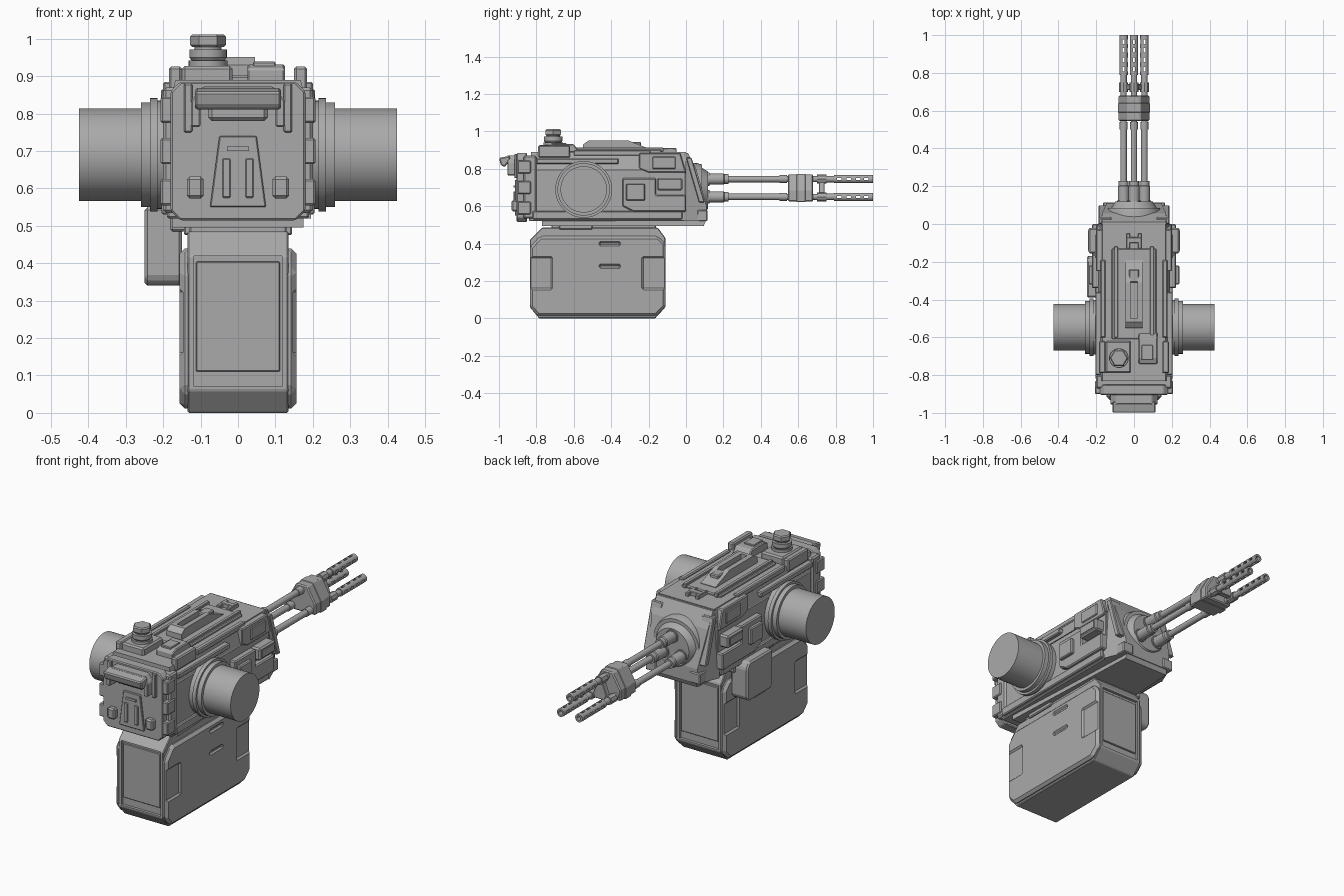
import bpy, bmesh, math

cube = bpy.data.objects.get("Cube")
if cube:
    bpy.data.objects.remove(cube, do_unlink=True)

steel = bpy.data.materials.new("plain grey")
steel.use_nodes = True
steel.diffuse_color = (0.4, 0.4, 0.4, 1)
steel.node_tree.nodes["Principled BSDF"].inputs["Base Color"].default_value = (0.4, 0.4, 0.4, 1)
SIDES = ((1, "left"), (-1, "right"))


def loft(name, rings, bevel=0, smooth=False):
    """Skin a list of equal rings of points and cap both ends."""
    bm = bmesh.new()
    rows = [[bm.verts.new(p) for p in ring] for ring in rings]
    for a, b in zip(rows, rows[1:]):
        for i in range(len(a)):
            j = (i + 1) % len(a)
            bm.faces.new((a[i], a[j], b[j], b[i]))
    bm.faces.new(rows[0])
    bm.faces.new(rows[-1])
    bmesh.ops.recalc_face_normals(bm, faces=bm.faces)
    mesh = bpy.data.meshes.new(name)
    bm.to_mesh(mesh)
    bm.free()
    mesh.materials.append(steel)
    ob = bpy.data.objects.new(name, mesh)
    bpy.context.collection.objects.link(ob)
    if bevel:
        mod = ob.modifiers.new("Bevel", "BEVEL")
        mod.width, mod.segments = bevel, 1
    if smooth:
        bpy.ops.object.select_all(action="DESELECT")
        ob.select_set(True)
        bpy.context.view_layer.objects.active = ob
        bpy.ops.object.shade_smooth_by_angle(angle=math.radians(35))
    return ob


def box(name, x, y, z, bevel=0.005):
    return loft(name, [[(x[0], y[0], h), (x[1], y[0], h), (x[1], y[1], h), (x[0], y[1], h)] for h in z], bevel)


def side_prism(name, pts, x0, x1, bevel=0):
    return loft(name, [[(x, y, z) for y, z in pts] for x in (x0, x1)], bevel)


def wide_prism(name, pts, width, bevel=0):
    """Mirror a y-z profile across x with a half width given by a rule."""
    return loft(name, [[(s * width(y, z), y, z) for y, z in pts] for s in (-1, 1)], bevel)


def front_prism(name, pts, y0, y1, bevel=0):
    return loft(name, [[(x, y, z) for x, z in pts] for y in (y0, y1)], bevel)


def lathe(name, profile, centre, axis, n=24):
    """Turn (position, radius) pairs about an axis through the centre."""
    k = "xyz".index(axis)
    rings = []
    for t, r in profile:
        ring = []
        for i in range(n):
            a = 2 * math.pi * i / n
            p = [0, 0, 0]
            p[k], p[(k + 1) % 3], p[(k + 2) % 3] = t, r * math.cos(a), r * math.sin(a)
            ring.append([c + v for c, v in zip(centre, p)])
        rings.append(ring)
    return loft(name, rings, smooth=n > 8)


def cut(target, cutters):
    """Carve the cutters out of the target and drop them."""
    bpy.context.view_layer.objects.active = target
    for c in cutters:
        mod = target.modifiers.new("Cut", "BOOLEAN")
        mod.operation, mod.solver, mod.object = "DIFFERENCE", "EXACT", c
    for mod in list(target.modifiers):
        bpy.ops.object.modifier_apply(modifier=mod.name)
    for c in cutters:
        bpy.data.objects.remove(c, do_unlink=True)


# Hull: straight lower body, tapered deck, narrowing nose
box("hull_body", (-.19, .19), (-.84, 0), (.52, .8))
wide_prism("hull_deck", [(-.83, .8), (-.83, .89), (0, .89), (.0, .8)], lambda y, z: .19 - (z - .8) * .25)
wide_prism("hull_nose", [(-.01, .52), (-.01, .885), (.01, .885), (.055, .8), (.11, .6), (.11, .52)],
           lambda y, z: .195 - max(y, 0) * .45 - max(z - .8, 0) * .25)
wide_prism("hull_keel", [(-.77, .495), (-.77, .53), (.11, .53), (.095, .495)], lambda y, z: .175 - max(y, 0) * .4)
box("turret_neck", (-.13, .13), (-.72, -.16), (.47, .51))
for s, side in SIDES:
    box(side + "_neck_bracket", (s * .09, s * .145), (-.68, -.5), (.475, .515))
    box(side + "_lower_skirt", (s * .18, s * .205), (-.82, -.02), (.53, .575))
    box(side + "_upper_strake", (s * .17, s * .205), (-.8, -.36), (.825, .855))

# Drums on both flanks
for s, side in SIDES:
    lathe(side + "_drum", [(s * .18, .145), (s * .215, .145), (s * .215, .152), (s * .235, .152), (s * .235, .14),
                           (s * .26, .14), (s * .26, .124), (s * .425, .124)], (0, -.547, .69), "x", 48)

# Flank modules
for s, side in SIDES:
    side_prism(side + "_cheek_plate", [(-.34, .6), (-.34, .75), (-.16, .75), (-.16, .66), (.0, .66), (.0, .57), (-.28, .57)],
               s * .18, s * .222, .006)
    box(side + "_cheek_box", (s * .18, s * .24), (-.155, -.02), (.685, .752), .008)
    box(side + "_cheek_lens", (s * .2, s * .244), (-.14, -.035), (.7, .738), 0)
    box(side + "_cheek_lug", (s * .2, s * .24), (-.32, -.22), (.63, .72))
    side_prism(side + "_shoulder_module", [(-.25, .8), (-.25, .885), (-.03, .885), (0, .78), (-.2, .78)], s * .15, s * .2, .005)
    box(side + "_shoulder_window", (s * .18, s * .206), (-.18, -.055), (.8, .865), .004)
    side_prism(side + "_nose_strip", [(.0, .86), (.03, .86), (.1, .62), (.07, .62)], s * .12, s * .187, .004)
    box(side + "_front_lug", (s * .1, s * .165), (.06, .115), (.52, .58))

# Deck fittings
box("deck_plate", (-.118, .118), (-.61, -.13), (.88, .902))
wide_prism("deck_spine", [(-.55, .89), (-.55, .93), (-.52, .952), (-.31, .952), (-.19, .905), (-.19, .89)], lambda y, z: .045)
cut(bpy.data.objects["deck_spine"], [box("spine_slot", (-.018, .018), (-.5, -.28), (.925, 1), 0)])
box("spine_cap", (-.026, .026), (-.31, -.24), (.9, .943))
for s, side in SIDES:
    box(side + "_deck_rail", (s * .085, s * .105), (-.6, -.12), (.89, .914), .003)
    box(side + "_rear_rail", (s * .15, s * .185), (-.79, -.62), (.86, .926), .006)
    box(side + "_edge_rail", (s * .15, s * .178), (-.6, -.19), (.87, .9))
    box(side + "_hatch_foot", (s * .02, s * .04), (-.13, -.05), (.88, .91), .003)
box("hatch_bridge", (-.04, .04), (-.1, -.07), (.88, .912), .003)
side_prism("deck_cabinet", [(-.74, .88), (-.74, .92), (-.71, .932), (-.6, .932), (-.57, .89)], .025, .125, .005)
box("cabinet_lid", (.04, .1), (-.72, -.64), (.92, .939), .003)

# Sight on the deck
box("sight_base", (-.15, -.015), (-.79, -.62), (.88, .928), .008)
lathe("sight_body", [(.92, .052), (.942, .052), (.942, .044), (.95, .05), (.972, .05), (.972, .036), (.982, .036)],
      (-.08, -.71, 0), "z", 32)
lathe("sight_head", [(.978, .042), (.984, .048), (1.006, .048), (1.012, .042)], (-.08, -.71, 0), "z", 6)

# Front panel with hood, trapezoid plate and latches
box("panel_back", (-.2, .2), (-.87, -.8), (.535, .87), .008)
front_prism("panel_face", [(-.18, .54), (-.155, .515), (.155, .515), (.18, .54), (.18, .86), (.155, .885), (-.155, .885), (-.18, .86)],
            -.905, -.85, .005)
front_prism("panel_plate", [(-.075, .55), (.075, .55), (.05, .74), (-.05, .74)], -.915, -.9, .003)
box("plate_tab", (-.03, .03), (-.922, -.91), (.7, .712), 0)
box("hood_window", (-.08, .08), (-.935, -.89), (.78, .84), .01)
front_prism("hood", [(-.125, .765), (-.125, .835), (-.095, .872), (.095, .872), (.125, .835), (.125, .765),
                     (.1, .765), (.1, .825), (.08, .848), (-.08, .848), (-.1, .825), (-.1, .765)], -.955, -.89, .004)
side_prism("hood_lip", [(-.94, .87), (-1, .858), (-.99, .82), (-.97, .808), (-.94, .848)], -.115, .115, .006)
for s, side in SIDES:
    box(side + "_latch", (s * .092, s * .137), (-.932, -.89), (.573, .632), .008)
    box(side + "_plate_rib", (s * .02, s * .042), (-.922, -.91), (.575, .68), .003)
    box(side + "_hood_arm", (s * .122, s * .145), (-.918, -.89), (.75, .88), .004)
    for z in (.59, .7, .81):
        box(side + "_panel_hinge", (s * .17, s * .207), (-.9, -.83), (z - .035, z + .035))

# Magazine: core with framed ends and carved side shells
outline = [(-.835, .06), (-.785, 0), (-.165, 0), (-.11, .06), (-.11, .43), (-.15, .485), (-.77, .485), (-.835, .42)]
core = side_prism("magazine_core", outline, -.135, .135, .004)
cut(core, [box("end_recess", (-.117, .117), y, (.07, .42), 0) for y in ((-.9, -.82), (-.125, -.05))])
for y in (-.822, -.123):
    box("magazine_end_panel", (-.112, .112), (y - .006, y + .006), (.11, .405), .003)
for s, side in SIDES:
    shell = side_prism(side + "_magazine_shell", [(-.835, .06), (-.79, .012), (-.16, .012), (-.11, .06), (-.11, .4),
                                                  (-.15, .44), (-.78, .44), (-.835, .38)], s * .12, s * .156, .014)
    tools = [box("slot", (s * .148, s * .2), (-.47, -.345), (z - .016, z + .016), .012) for z in (.4, .28)]
    tools += [box("grip", (s * .147, s * .2), y, (.15, .335), .012) for y in ((-.86, -.71), (-.24, -.08))]
    cut(shell, tools)

# Feed chute on the right flank
side_prism("feed_chute", [(-.39, .36), (-.37, .34), (-.19, .34), (-.17, .36), (-.17, .52), (-.19, .55), (-.39, .55)],
           -.25, -.15, .008)
box("chute_bracket", (-.18, -.12), (-.4, -.16), (.485, .53))

# Gun mount and three barrels
lathe("gun_mount", [(0, .15), (.06, .145), (.085, .138), (.085, .12), (.118, .1), (.118, .04)], (0, 0, .685), "y", 40)
spots = ((0, .745), (-.055, .65), (.055, .65))
muzzle = lathe("muzzle", [(.74, .017), (.79, .017), (.79, .022), (1, .022), (1, .012), (.8, .012)], (0, 0, 0), "y", 16)
holes = []
for y in (.82, .87, .92, .965):
    holes.append(box("hole_across", (-.05, .05), (y - .012, y + .012), (-.006, .006), 0))
    holes.append(box("hole_down", (-.006, .006), (y - .012, y + .012), (-.05, .05), 0))
cut(muzzle, holes)
for i, (x, z) in enumerate(spots):
    lathe("barrel", [(.08, .036), (.125, .036), (.125, .03), (.2, .03), (.205, .026), (.228, .026), (.228, .017),
                     (.5, .017), (.5, .021), (.54, .021), (.54, .016), (.76, .016)], (x, 0, z), "y", 20)
    tip = muzzle if i == 0 else muzzle.copy()
    if i:
        bpy.context.collection.objects.link(tip)
    tip.location = (x, 0, z)
    lathe("barrel_collar", [(.7, .024), (.75, .024)], (x, 0, z), "y", 8)

# Barrel clamps
clamp = [(-.082, .625), (.082, .625), (.082, .685), (.034, .77), (-.034, .77), (-.082, .685)]
front_prism("barrel_clamp", clamp, .545, .68, .006)
front_prism("clamp_band", [(x * 1.04, .695 + (z - .695) * 1.04) for x, z in clamp], .59, .64, .003)
front_prism("muzzle_brace", [(-.05, .64), (.05, .64), (.012, .74), (-.012, .74)], .71, .74, .003)
